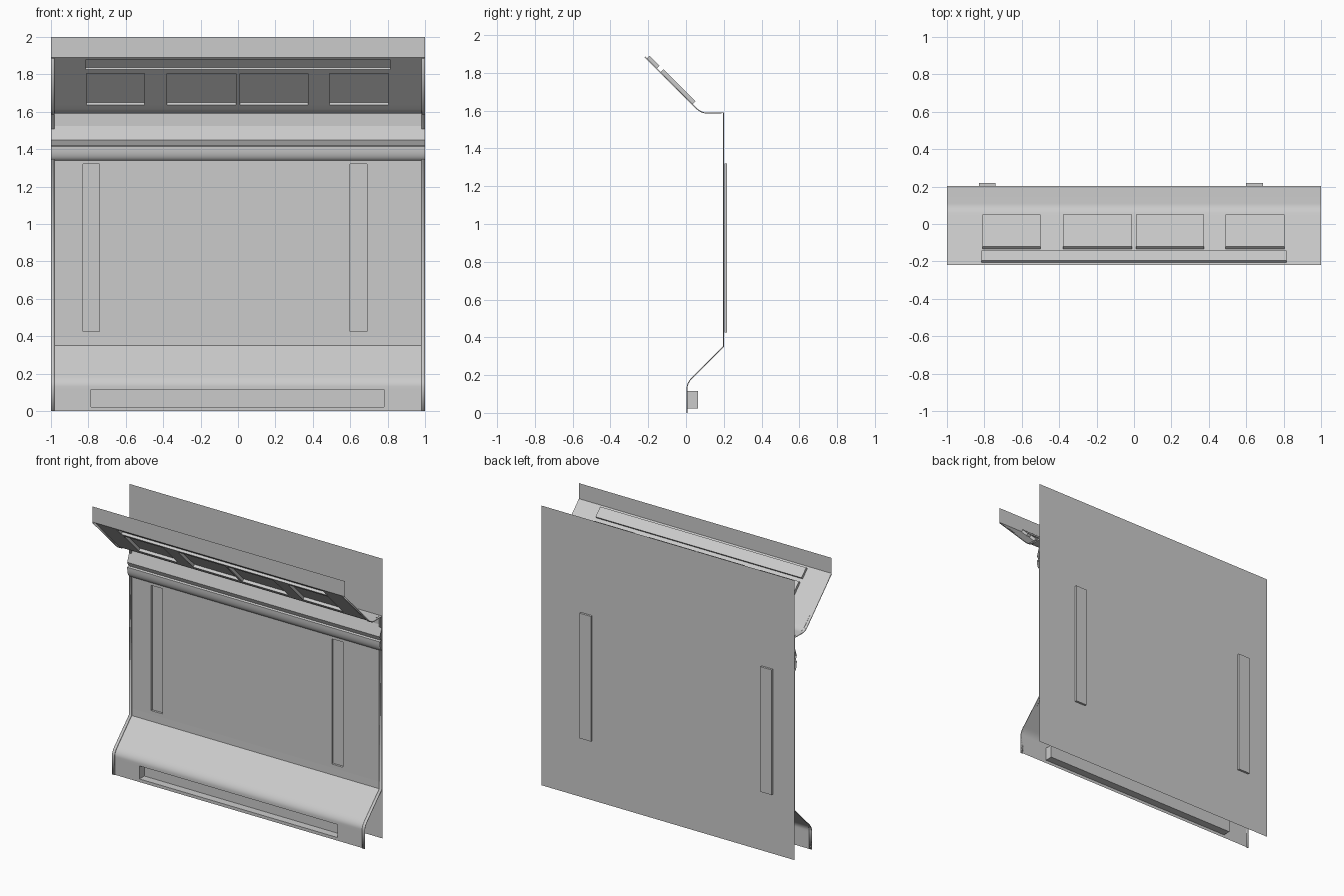
import bpy, bmesh
from mathutils import Vector

if "Cube" in bpy.data.objects:
    bpy.data.objects.remove(bpy.data.objects["Cube"])


def bend(a, c, b, n=8):
    """Rounded corner from a to b with control point c."""
    a, c, b = Vector(a), Vector(c), Vector(b)
    return [tuple(a * (1 - t) ** 2 + c * 2 * t * (1 - t) + b * t * t)
            for t in (i / n for i in range(n + 1))]


def sheet(name, profile, x0=-1.0, x1=1.0, pockets=(), thickness=0.0):
    """Sweep a (y, z) profile, listed bottom to top, along x.
    Each pocket (x0, x1, first profile index, depth) is pressed in behind the face."""
    bm = bmesh.new()
    cuts = {x0, x1}
    for p in pockets:
        cuts.update(p[:2])
    xs = sorted(cuts)
    grid = [[bm.verts.new((x, y, z)) for x in xs] for y, z in profile]
    for j in range(len(profile) - 1):
        for i in range(len(xs) - 1):
            mid = (xs[i] + xs[i + 1]) / 2
            if not any(p[2] == j and p[0] < mid < p[1] for p in pockets):
                bm.faces.new((grid[j][i], grid[j][i + 1],
                              grid[j + 1][i + 1], grid[j + 1][i]))
    for a, b, j, depth in pockets:
        ia, ib = xs.index(a), xs.index(b)
        rim = [grid[j][ia], grid[j][ib], grid[j + 1][ib], grid[j + 1][ia]]
        across = rim[1].co - rim[0].co
        up = rim[2].co - rim[1].co
        push = across.cross(up).normalized() * -depth
        floor = [bm.verts.new(v.co + push) for v in rim]
        bm.faces.new(floor)
        for k in range(4):
            m = (k + 1) % 4
            bm.faces.new((rim[k], rim[m], floor[m], floor[k]))
    mesh = bpy.data.meshes.new(name)
    bm.to_mesh(mesh)
    bm.free()
    ob = bpy.data.objects.new(name, mesh)
    bpy.context.collection.objects.link(ob)
    if thickness:
        mod = ob.modifiers.new("thickness", 'SOLIDIFY')
        mod.thickness = thickness
        mod.offset = 1
    bpy.ops.object.select_all(action='DESELECT')
    ob.select_set(True)
    bpy.context.view_layer.objects.active = ob
    bpy.ops.object.shade_smooth_by_angle()
    return ob


BACK = 0.203

# Full-height back panel with two upright pressed channels
sheet("back_panel", [(BACK, 0), (BACK, 0.425), (BACK, 1.32), (BACK, 2)],
      pockets=[(-0.83, -0.74, 1, 0.015), (0.60, 0.69, 1, 0.015)])

# Lower hood: upright lip, rounded bend, slope back to the panel
hood_bend = bend((0.008, 0.13), (0.008, 0.16), (0.04, 0.19))
sheet("lower_hood", [(0.008, 0), (0.008, 0.022), (0.008, 0.115)] + hood_bend
      + [(0.2, 0.35), (0.201, 0.40)],
      pockets=[(-0.785, 0.78, 1, 0.055)])

# Upper awning: ledge, rounded bend, slope forward with pressed panels, upright lip
awning_bend = bend((0.11, 1.59), (0.082, 1.59), (0.057, 1.614))
n = len(awning_bend)
slope = [(y, 1.671 - y) for y in (0.036, -0.134, -0.154, -0.207, -0.218)]
windows = [(-0.81, -0.50), (-0.38, -0.01), (0.01, 0.375), (0.49, 0.805)]
sheet("upper_awning", [(BACK, 1.59)] + awning_bend + slope + [(-0.218, 2.0)],
      pockets=[(a, b, n + 1, 0.02) for a, b in windows]
      + [(-0.815, 0.815, n + 3, 0.018)])

# Shallow moulding across the panel: sloped top, step, rounded underside
sheet("cross_moulding", bend((0.202, 1.34), (0.176, 1.355), (0.176, 1.415))
      + [(0.190, 1.42), (0.176, 1.45), (0.202, 1.525)])

# Narrow edge trims following the whole side outline
outline = ([(0.008, 0)] + hood_bend + [(0.2, 0.35), (0.2, 1.59)]
           + awning_bend + [(-0.216, 1.887)])
for side, a, b in (("left", -1.0, -0.98), ("right", 0.98, 1.0)):
    sheet(side + "_edge_trim", outline, a, b, thickness=0.005)
